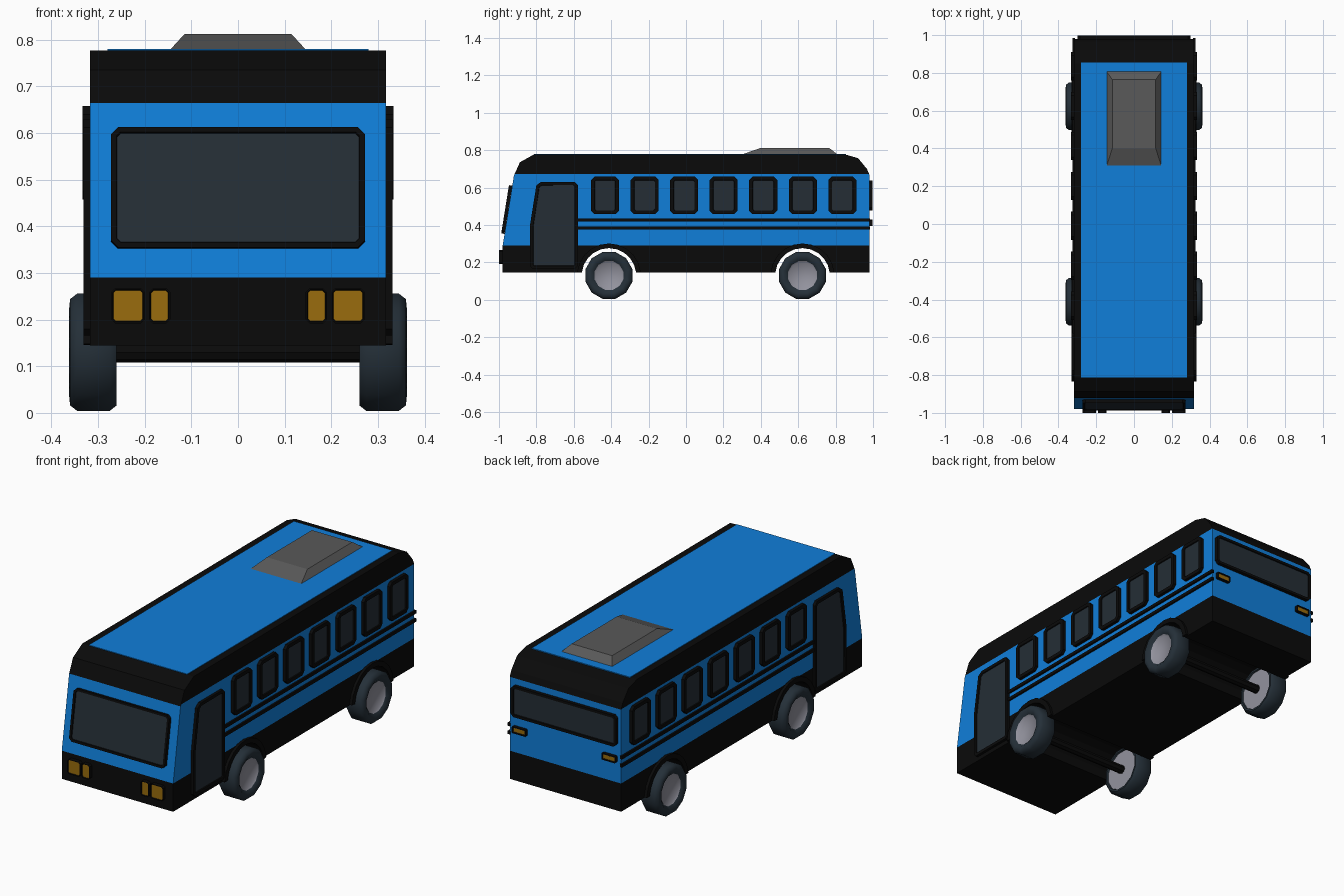
import bpy, bmesh, math
from mathutils import Vector

if "Cube" in bpy.data.objects:
    bpy.data.objects.remove(bpy.data.objects["Cube"])


def mat(name, r, g, b):
    m = bpy.data.materials.new(name)
    m.diffuse_color = (r, g, b, 1)
    m.use_nodes = True
    m.node_tree.nodes["Principled BSDF"].inputs["Base Color"].default_value = m.diffuse_color
    return m


BLUE = mat("body blue", 0.005, 0.21, 0.70)
BLACK = mat("trim black", 0.003, 0.003, 0.003)
GLASS = mat("dark glass", 0.018, 0.027, 0.036)
TYRE = mat("tyre rubber", 0.018, 0.029, 0.040)
HUB = mat("hub grey", 0.29, 0.29, 0.34)
AMBER = mat("lamp amber", 0.32, 0.15, 0.004)
GREY = mat("roof unit grey", 0.10, 0.10, 0.10)
W = 0.317                      # half width of the body
WHEELS = {"front": -0.412, "rear": 0.623}


def finish(bm, name, *mats):
    bmesh.ops.recalc_face_normals(bm, faces=bm.faces)
    me = bpy.data.meshes.new(name)
    bm.to_mesh(me)
    bm.free()
    for m in mats:
        me.materials.append(m)
    ob = bpy.data.objects.new(name, me)
    bpy.context.collection.objects.link(ob)
    return ob


def prism(bm, back, front):
    """Closed solid between two matching outlines; returns the front face."""
    a = [bm.verts.new(p) for p in back]
    b = [bm.verts.new(p) for p in front]
    n = len(a)
    for i in range(n):
        j = (i + 1) % n
        bm.faces.new((a[i], a[j], b[j], b[i]))
    bm.faces.new(a[::-1])
    return bm.faces.new(b)


def rect(u0, u1, v0, v1, c=0.015):
    """Rectangle with cut corners."""
    return [(u0 + c, v0), (u1 - c, v0), (u1, v0 + c), (u1, v1 - c),
            (u1 - c, v1), (u0 + c, v1), (u0, v1 - c), (u0, v0 + c)]


def panel(name, outline, place, thick, border, inner, recess=0.005):
    """Black frame standing on a surface with a recessed coloured face."""
    bm = bmesh.new()
    face = prism(bm, [place(u, v, 0) for u, v in outline],
                 [place(u, v, thick) for u, v in outline])
    bmesh.ops.recalc_face_normals(bm, faces=bm.faces)
    bmesh.ops.inset_region(bm, faces=[face], thickness=border)
    bmesh.ops.inset_region(bm, faces=[face], thickness=0.002, depth=-recess)
    face.material_index = 1
    return finish(bm, name, BLACK, inner)


def box(name, x0, x1, y0, y1, z0, z1, m):
    bm = bmesh.new()
    ring = [(x0, y0), (x1, y0), (x1, y1), (x0, y1)]
    prism(bm, [(x, y, z0) for x, y in ring], [(x, y, z1) for x, y in ring])
    return finish(bm, name, m)


# Body: side profile with open wheel arches, cut into colour bands
profile = [(-0.98, 0.145)]
R = 0.146
start = math.asin(0.015 / R)
for y in WHEELS.values():
    for i in range(11):
        t = math.pi - start - i * (math.pi - 2 * start) / 10
        profile.append((y + R * math.cos(t), 0.13 + R * math.sin(t)))
profile += [(0.98, 0.145), (0.98, 0.67), (0.967, 0.70), (0.92, 0.757), (0.85, 0.777),
            (-0.813, 0.777), (-0.888, 0.735), (-0.92, 0.664), (-0.98, 0.29)]
bm = bmesh.new()
prism(bm, [(-W, y, z) for y, z in profile], [(W, y, z) for y, z in profile])
for z in (0.29, 0.672):
    bmesh.ops.bisect_plane(bm, geom=bm.verts[:] + bm.edges[:] + bm.faces[:],
                           plane_co=(0, 0, z), plane_no=(0, 0, 1))
for f in bm.faces:
    f.material_index = 0 if 0.291 < f.calc_center_bounds().z < 0.667 else 1
finish(bm, "bus_body", BLUE, BLACK)

# Roof panel and air conditioning unit
box("roof_panel", -0.28, 0.28, -0.813, 0.855, 0.774, 0.780, BLUE)
bm = bmesh.new()
prism(bm, [(-0.147, 0.30, 0.777), (0.147, 0.30, 0.777), (0.147, 0.81, 0.777), (-0.147, 0.81, 0.777)],
      [(-0.115, 0.40, 0.812), (0.115, 0.40, 0.812), (0.115, 0.765, 0.812), (-0.115, 0.765, 0.812)])
finish(bm, "roof_unit", GREY)


# Surfaces the panels stand on
def on_windscreen(x, z, d):
    return Vector((x, -0.98 + (z - 0.29) * 0.16 - d * 0.987, z + d * 0.158))


def on_front(x, z, d):
    return Vector((x, -0.98 - d, z))


def on_rear(x, z, d):
    return Vector((x, 0.98 + d, z))


# Windscreen and rear window
panel("windscreen", rect(-0.272, 0.272, 0.352, 0.61), on_windscreen, 0.018, 0.012, GLASS)
panel("rear_window", rect(-0.30, 0.30, 0.478, 0.638), on_rear, 0.018, 0.014, GLASS)

door = [(-0.834, 0.18), (-0.82, 0.166), (-0.592, 0.166), (-0.578, 0.18), (-0.578, 0.612),
        (-0.594, 0.63), (-0.775, 0.63), (-0.80, 0.612), (-0.834, 0.40)]

for side, s in (("right", 1), ("left", -1)):
    def on_side(y, z, d):
        return Vector((s * (W + d), y, z))

    # Doors and side windows
    panel(side + "_door", door, on_side, 0.014, 0.017, GLASS)
    for i in range(7):
        y = -0.508 + i * 0.2115
        panel(f"{side}_window_{i + 1}", rect(y, y + 0.15, 0.458, 0.658, 0.018),
              on_side, 0.016, 0.020, GLASS)

    # Side stripes
    for n, z in (("upper", 0.426), ("lower", 0.384)):
        x0, x1 = sorted((s * (W - 0.004), s * (W + 0.009)))
        box(f"{side}_{n}_stripe", x0, x1, -0.578, 0.985, z - 0.008, z + 0.008, BLACK)

    # Lamps
    for n, a, b in (("outer", 0.200, 0.272), ("inner", 0.145, 0.191)):
        u0, u1 = sorted((s * a, s * b))
        panel(f"{side}_{n}_headlight", rect(u0, u1, 0.192, 0.267, 0.008),
              on_front, 0.02, 0.003, AMBER, 0.004)
    u0, u1 = sorted((s * 0.215, s * 0.295))
    panel(side + "_tail_light", rect(u0, u1, 0.393, 0.428, 0.004), on_rear, 0.016, 0.006, AMBER, 0.003)

    for end, y in WHEELS.items():
        # Wheel arch trim
        ts = [math.radians(6 + 168 * i / 10) for i in range(11)]
        arc = [(y + R * math.cos(t), 0.13 + R * math.sin(t)) for t in ts]
        arc += [(y + 0.171 * math.cos(t), 0.13 + 0.171 * math.sin(t)) for t in reversed(ts)]
        bm = bmesh.new()
        prism(bm, [on_side(u, v, -0.004) for u, v in arc], [on_side(u, v, 0.014) for u, v in arc])
        finish(bm, f"{side}_{end}_arch_trim", BLACK)

        # Wheel: turned section (radius, x); the disc ends are hub coloured
        section = [(0.105, 0.268), (0.108, 0.26), (0.118, 0.26), (0.13, 0.275), (0.13, 0.345),
                   (0.118, 0.360), (0.098, 0.362), (0.080, 0.350), (0.072, 0.342)]
        bm = bmesh.new()
        rings = []
        for r, x in section:
            rings.append([bm.verts.new((s * x, y + r * math.sin(t), 0.13 + r * math.cos(t)))
                          for t in (math.radians(15 + 30 * k) for k in range(12))])
        for p, q in zip(rings, rings[1:]):
            for k in range(12):
                bm.faces.new((p[k], p[k - 1], q[k - 1], q[k]))
        for ring in (rings[0], rings[-1]):
            bm.faces.new(ring).material_index = 1
        for f in bm.faces:
            c = f.calc_center_median()
            if math.hypot(c.y - y, c.z - 0.13) < 0.08:
                f.material_index = 1
        wheel = finish(bm, f"{side}_{end}_wheel", TYRE, HUB)
        bpy.context.view_layer.objects.active = wheel
        wheel.select_set(True)
        bpy.ops.object.shade_smooth_by_angle(angle=math.radians(50))
        wheel.select_set(False)

# Axles
for end, y in WHEELS.items():
    ring = [(y + 0.022 * math.cos(k * math.pi / 4), 0.13 + 0.022 * math.sin(k * math.pi / 4)) for k in range(8)]
    bm = bmesh.new()
    prism(bm, [(-0.27, u, v) for u, v in ring], [(0.27, u, v) for u, v in ring])
    finish(bm, end + "_axle", BLACK)
